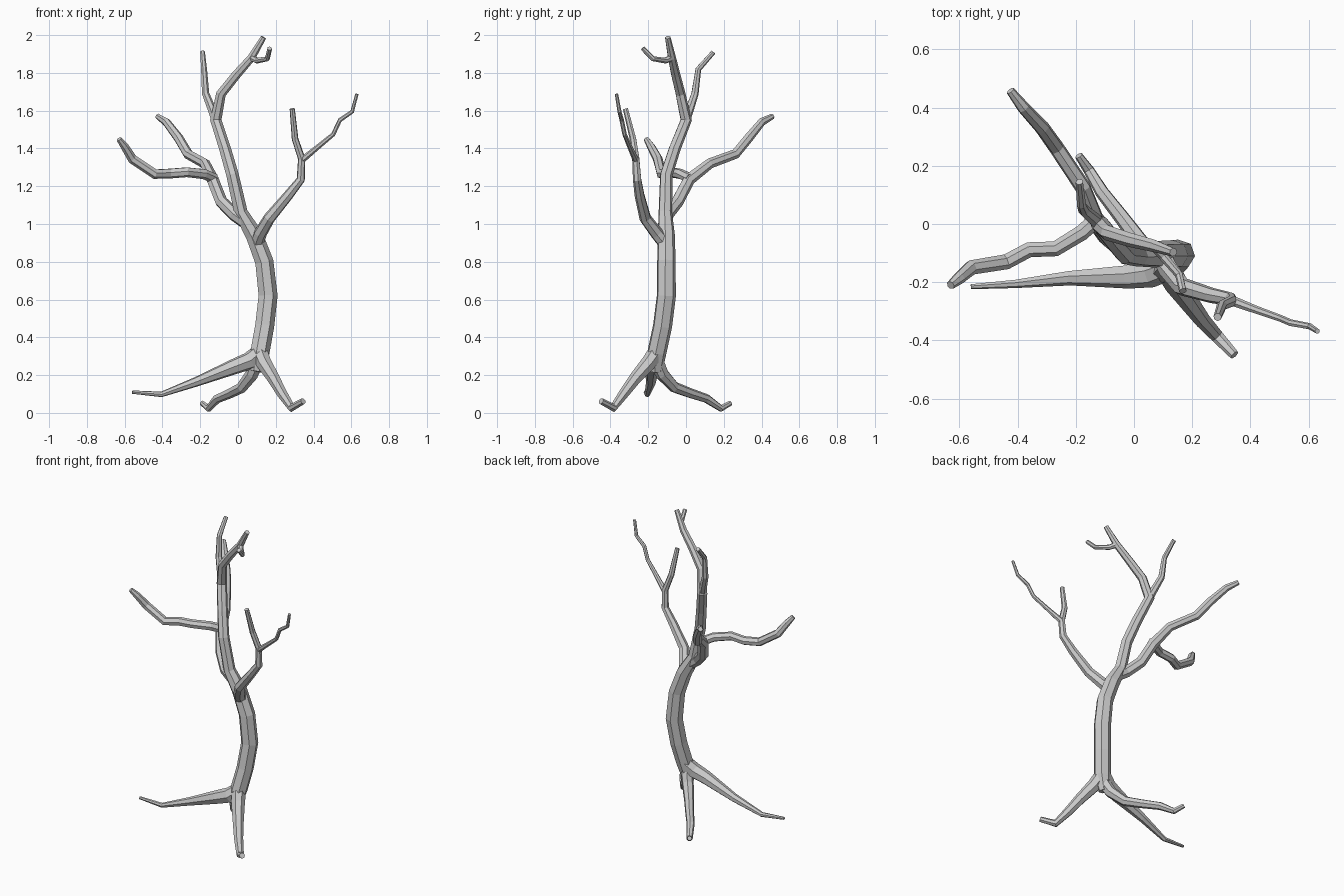
import bpy, bmesh
from math import cos, sin, tau
from mathutils import Vector

SIDES = 7


def limb(name, path):
    """Low-poly tapered tube through (x, y, z, radius) points, capped at both ends."""
    pts = [Vector(p[:3]) for p in path]
    dirs = [(b - a).normalized() for a, b in zip(pts, pts[1:])]
    bm = bmesh.new()
    rings = []
    tangent = dirs[0]
    side = tangent.orthogonal().normalized()
    for i, p in enumerate(pts):
        new = (dirs[max(i - 1, 0)] + dirs[min(i, len(dirs) - 1)]).normalized()
        side = tangent.rotation_difference(new) @ side
        tangent = new
        up = tangent.cross(side)
        r = path[i][3]
        rings.append([bm.verts.new(p + r * (side * cos(tau * k / SIDES) + up * sin(tau * k / SIDES)))
                      for k in range(SIDES)])
    for a, b in zip(rings, rings[1:]):
        for k in range(SIDES):
            j = (k + 1) % SIDES
            bm.faces.new((a[k], a[j], b[j], b[k]))
    bm.faces.new(rings[0][::-1])
    bm.faces.new(rings[-1])
    bmesh.ops.recalc_face_normals(bm, faces=bm.faces)
    me = bpy.data.meshes.new(name)
    bm.to_mesh(me)
    bm.free()
    bpy.context.collection.objects.link(bpy.data.objects.new(name, me))


# Trunk, running on into the leader and its tip
limb("trunk", [(.095, -.16, .22, .035), (.115, -.155, .32, .052), (.14, -.125, .46, .052),
               (.158, -.105, .62, .052), (.138, -.105, .8, .05), (.085, -.105, .94, .047),
               (.015, -.11, 1.06, .037), (-.03, -.105, 1.26, .034), (-.07, -.06, 1.4, .032),
               (-.118, 0, 1.55, .031), (-.09, -.03, 1.69, .027), (-.01, -.055, 1.79, .025),
               (.07, -.075, 1.88, .022), (.135, -.097, 1.988, .015)])

# Crown twigs
limb("crown_twig", [(.07, -.075, 1.88, .018), (.1, -.11, 1.865, .016),
                    (.155, -.175, 1.875, .014), (.168, -.23, 1.93, .013)])
limb("crown_left_branch", [(-.11, -.01, 1.53, .026), (-.14, .02, 1.61, .023), (-.172, .047, 1.69, .02),
                           (-.18, .065, 1.82, .016), (-.188, .145, 1.91, .013)])

# Left limb: back branch, with the side branch leaving it
limb("left_back_branch", [(.05, -.11, 1.0, .035), (-.02, -.1, 1.05, .035), (-.09, -.045, 1.12, .034),
                          (-.135, .015, 1.235, .033), (-.175, .125, 1.32, .028), (-.265, .26, 1.37, .027),
                          (-.315, .33, 1.455, .026), (-.38, .4, 1.54, .022), (-.425, .458, 1.57, .015)])
limb("left_side_branch", [(-.125, .02, 1.24, .028), (-.18, -.03, 1.265, .028), (-.27, -.085, 1.275, .027),
                          (-.36, -.088, 1.268, .027), (-.44, -.13, 1.265, .027), (-.56, -.15, 1.345, .026),
                          (-.6, -.185, 1.41, .022), (-.63, -.21, 1.45, .015)])

# Right limb and its two twigs
limb("right_branch", [(.1, -.115, .9, .036), (.118, -.155, .95, .035), (.165, -.215, 1.03, .032),
                      (.265, -.245, 1.15, .027), (.332, -.258, 1.235, .023), (.337, -.265, 1.345, .02),
                      (.302, -.28, 1.45, .018), (.287, -.32, 1.61, .014)])
limb("right_twig", [(.335, -.263, 1.335, .018), (.42, -.295, 1.405, .014), (.505, -.325, 1.475, .012),
                    (.54, -.34, 1.55, .012), (.605, -.352, 1.595, .011), (.63, -.368, 1.688, .009)])

# Three spreading roots
limb("front_root", [(.112, -.15, .33, .045), (.14, -.2, .26, .042), (.19, -.27, .18, .034),
                    (.235, -.33, .1, .028), (.285, -.385, .027, .023), (.345, -.45, .062, .017)])
limb("left_root", [(.115, -.15, .32, .046), (.06, -.17, .275, .048), (-.02, -.18, .245, .042),
                   (-.22, -.185, .165, .026), (-.405, -.205, .098, .015), (-.56, -.215, .11, .009)])
limb("back_root", [(.105, -.16, .28, .042), (.075, -.125, .205, .036), (.02, -.06, .135, .03),
                   (-.04, .02, .105, .027), (-.11, .11, .075, .024), (-.155, .185, .024, .019),
                   (-.19, .235, .052, .014)])
